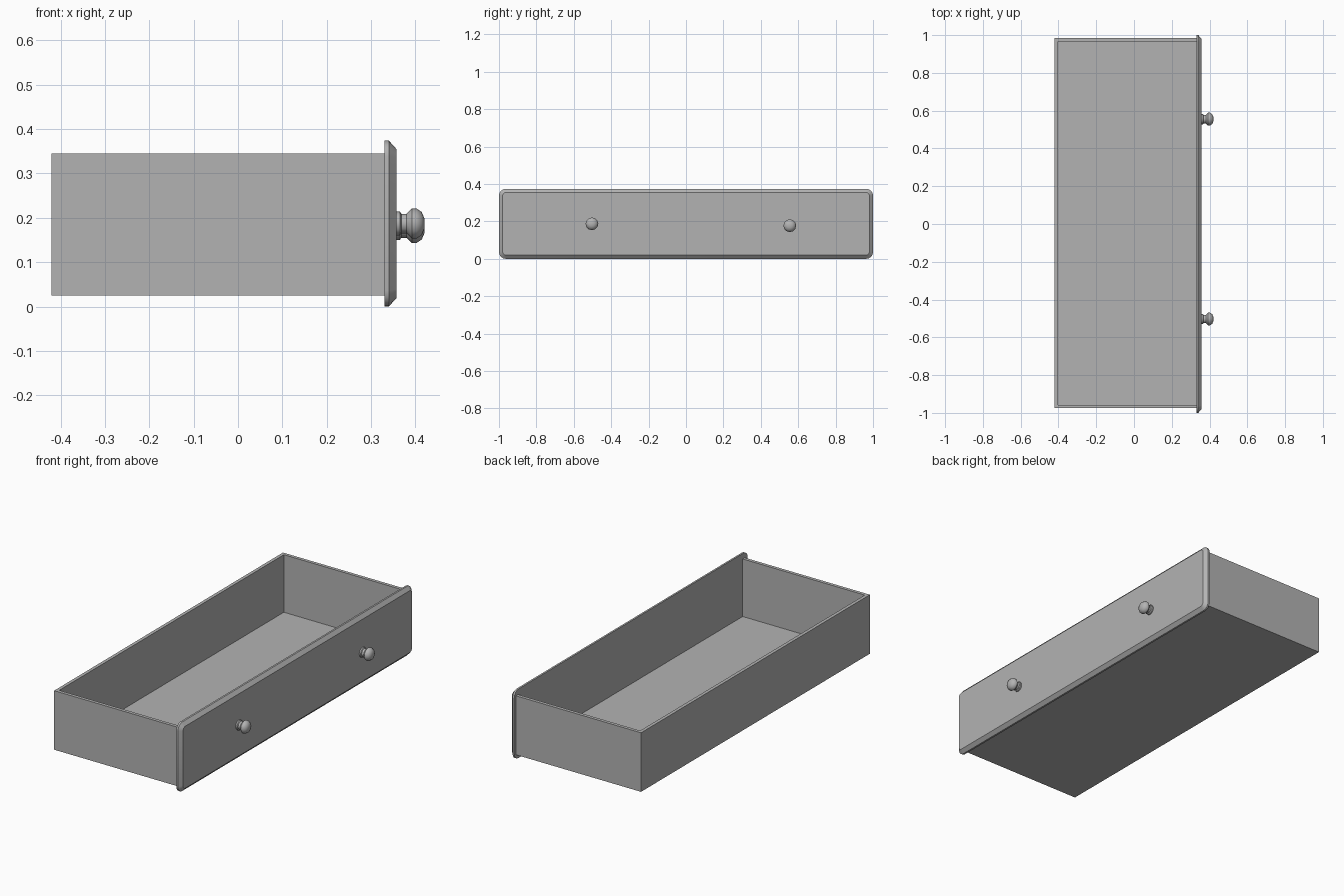
import bpy, bmesh, math
from mathutils import Matrix

cube = bpy.data.objects.get("Cube")
if cube:
    bpy.data.objects.remove(cube)

grey = bpy.data.materials.new("plain grey")
grey.use_nodes = True
tone = (0.45, 0.45, 0.45, 1)
grey.diffuse_color = tone
grey.node_tree.nodes["Principled BSDF"].inputs["Base Color"].default_value = tone


def finish(name, bm, smooth=None):
    bmesh.ops.recalc_face_normals(bm, faces=bm.faces)
    mesh = bpy.data.meshes.new(name)
    bm.to_mesh(mesh)
    bm.free()
    obj = bpy.data.objects.new(name, mesh)
    bpy.context.collection.objects.link(obj)
    mesh.materials.append(grey)
    if smooth:
        bpy.ops.object.select_all(action='DESELECT')
        obj.select_set(True)
        bpy.context.view_layer.objects.active = obj
        bpy.ops.object.shade_smooth_by_angle(angle=math.radians(smooth))
    return obj


def box(name, x0, x1, y0, y1, z0, z1):
    bm = bmesh.new()
    place = Matrix.Translation(((x0 + x1) / 2, (y0 + y1) / 2, (z0 + z1) / 2))
    size = Matrix.Diagonal((x1 - x0, y1 - y0, z1 - z0, 1))
    bmesh.ops.create_cube(bm, size=1, matrix=place @ size)
    return finish(name, bm)


def bridge(bm, loops):
    """Join matching vertex rings and cap both ends."""
    for a, b in zip(loops, loops[1:]):
        for i in range(len(a)):
            j = (i + 1) % len(a)
            bm.faces.new((a[i], a[j], b[j], b[i]))
    bm.faces.new(loops[0])
    bm.faces.new(loops[-1])


# Open tray
BACK, FRONT, Y0, Y1, Z0, Z1, WALL = -0.42, 0.332, -0.975, 0.985, 0.025, 0.345, 0.018
box("tray_floor", BACK + WALL, FRONT, Y0 + WALL, Y1 - WALL, Z0, Z0 + 0.008)
box("back_wall", BACK, BACK + WALL, Y0, Y1, Z0, Z1)
box("right_wall", BACK + WALL, FRONT, Y0, Y0 + WALL, Z0, Z1)
box("left_wall", BACK + WALL, FRONT, Y1 - WALL, Y1, Z0, Z1)


# Front panel: rounded rectangle with a sloped edge
def rounded_ring(bm, x, inset, radius, steps=4):
    half_y, half_z, mid = 1 - inset, 0.187 - inset, 0.187
    ring = []
    for k, (sy, sz) in enumerate(((1, 1), (-1, 1), (-1, -1), (1, -1))):
        for s in range(steps + 1):
            a = math.pi / 2 * (k + s / steps)
            ring.append(bm.verts.new((x,
                                      sy * (half_y - radius) + radius * math.cos(a),
                                      mid + sz * (half_z - radius) + radius * math.sin(a))))
    return ring


bm = bmesh.new()
bridge(bm, [rounded_ring(bm, x, inset, r) for x, inset, r in
            ((0.33, 0, 0.036), (0.34, 0, 0.036), (0.348, 0.009, 0.028), (0.357, 0.019, 0.02))])
finish("front_panel", bm, 25)

# Turned knobs
PROFILE = ((0.355, 0.027), (0.365, 0.027), (0.368, 0.022), (0.38, 0.022),
           (0.392, 0.034), (0.402, 0.034), (0.414, 0.026), (0.42, 0.012))
for name, y, z in (("right_knob", -0.503, 0.187), ("left_knob", 0.555, 0.177)):
    bm = bmesh.new()
    sides = 12
    bridge(bm, [[bm.verts.new((x, y + r * math.cos(math.tau * i / sides),
                               z + r * math.sin(math.tau * i / sides)))
                 for i in range(sides)] for x, r in PROFILE])
    finish(name, bm, 35)
